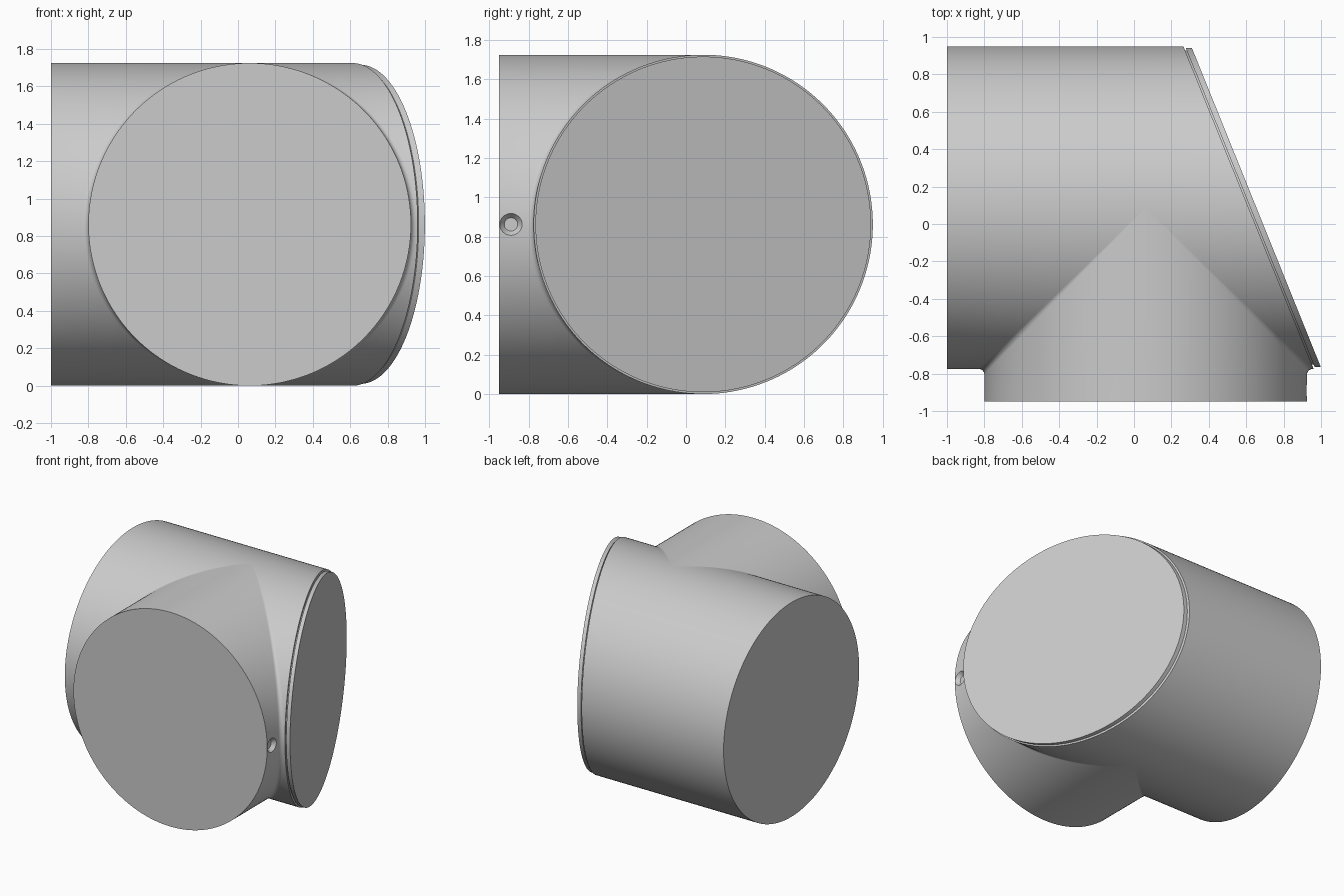
import bpy, bmesh
from math import sin, cos, pi, radians
from mathutils import Vector, Matrix

if "Cube" in bpy.data.objects:
    bpy.data.objects.remove(bpy.data.objects["Cube"], do_unlink=True)

R = 0.8625                              # radius shared by both tubes
FILLET = 0.03                           # rounding where the tubes meet
CENTRE = Vector((0.0625, 0.0875, R))    # where the two axes cross
LEFT, FRONT = -1.0 - CENTRE.x, -0.95 - CENTRE.y
ROWS, ARC = 96, 6


def slant_x(y):
    """x of the slanted end, measured from the axis crossing."""
    return 0.55 - 0.404 * y


def make_object(name, bm, mat):
    bmesh.ops.remove_doubles(bm, verts=bm.verts, dist=1e-5)
    bmesh.ops.recalc_face_normals(bm, faces=bm.faces)
    mesh = bpy.data.meshes.new(name)
    bm.to_mesh(mesh)
    bm.free()
    obj = bpy.data.objects.new(name, mesh)
    bpy.context.collection.objects.link(obj)
    mesh.materials.append(mat)
    return obj


def smooth(obj):
    bpy.ops.object.select_all(action='DESELECT')
    obj.select_set(True)
    bpy.context.view_layer.objects.active = obj
    bpy.ops.object.shade_smooth_by_angle(angle=radians(25))


def skin(bm, rows):
    """Join neighbouring rows of points with quads."""
    grid = [[bm.verts.new(CENTRE + p) for p in row] for row in rows]
    for a, b in zip(grid, grid[1:]):
        for i in range(len(a) - 1):
            bm.faces.new((a[i], a[i + 1], b[i + 1], b[i]))


def front_row(phi, side):
    """One line along the main tube, round the fillet and along the branch."""
    c, s = cos(phi), sin(phi)
    ball = Vector((side * (R + FILLET) * c, -(R + FILLET) * c, (R + FILLET) * s))
    to_main, to_branch = Vector((0, c, -s)), Vector((-side * c, 0, -s))
    angle = to_main.angle(to_branch)
    end = LEFT if side < 0 else slant_x(-R * c)
    row = [Vector((end, -R * c, R * s))]
    for i in range(ARC + 1):
        t = i / ARC
        if angle < 1e-4:
            d = to_main
        else:
            d = (to_main * sin((1 - t) * angle) + to_branch * sin(t * angle)) / sin(angle)
        row.append(ball + d * FILLET)
    row.append(Vector((side * R * c, FRONT, R * s)))
    return row


def back_row(phi):
    y, z = R * cos(phi), R * sin(phi)
    return [Vector((x, y, z)) for x in (LEFT, 0, slant_x(y))]


grey = bpy.data.materials.new("plain_grey")
grey.use_nodes = True
grey.diffuse_color = (0.6, 0.6, 0.6, 1)
grey.node_tree.nodes["Principled BSDF"].inputs["Base Color"].default_value = (0.6, 0.6, 0.6, 1)

# Tee-shaped body: main tube along x with a branch to the front
angles = [-pi / 2 + pi * i / ROWS for i in range(ROWS + 1)]
bm = bmesh.new()
for side in (-1, 1):
    skin(bm, [front_row(a, side) for a in angles])
skin(bm, [back_row(a) for a in angles])
bmesh.ops.remove_doubles(bm, verts=bm.verts, dist=1e-5)
bmesh.ops.dissolve_degenerate(bm, edges=bm.edges, dist=1e-6)
bmesh.ops.holes_fill(bm, edges=[e for e in bm.edges if e.is_boundary], sides=0)
body = make_object("tee_body", bm, grey)

# Countersunk hole in the side of the branch
bm = bmesh.new()
bmesh.ops.create_cone(bm, cap_ends=True, segments=32, radius1=0.034, radius2=0.0647,
                      depth=0.04)
bmesh.ops.transform(bm, verts=bm.verts, matrix=Matrix.Translation((0.915, -0.89, R))
                    @ Matrix.Rotation(pi / 2, 4, 'Y'))
cutter = make_object("hole_cutter", bm, grey)
cutter.hide_render = True
cut = body.modifiers.new("screw_hole", 'BOOLEAN')
cut.operation, cut.object, cut.solver = 'DIFFERENCE', cutter, 'EXACT'
bpy.context.view_layer.objects.active = body
bpy.ops.object.modifier_apply(modifier=cut.name)
bpy.data.objects.remove(cutter, do_unlink=True)
smooth(body)

# Slanted end cover, stepped in behind a narrow groove
bm = bmesh.new()
turns = [2 * pi * i / (2 * ROWS) for i in range(2 * ROWS + 1)]
steps = [(-0.02, 0.84), (0.009, 0.84), (0.009, 0.853), (0.042, 0.853)]
skin(bm, [[Vector((slant_x(r * cos(a)) + out, r * cos(a), r * sin(a))) for a in turns]
          for out, r in steps])
bmesh.ops.remove_doubles(bm, verts=bm.verts, dist=1e-5)
bmesh.ops.holes_fill(bm, edges=[e for e in bm.edges if e.is_boundary], sides=0)
smooth(make_object("end_cover", bm, grey))
